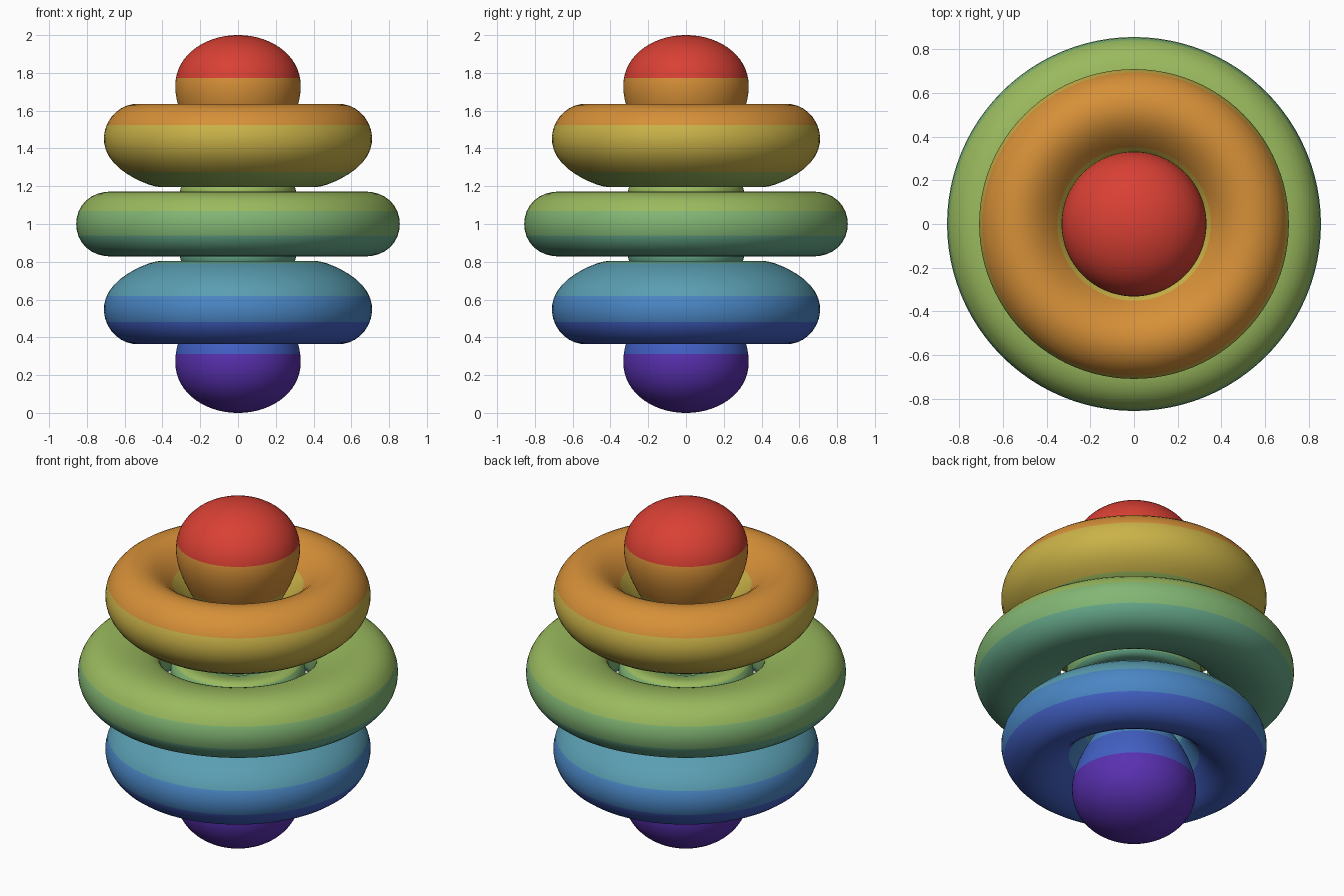
import bpy, bmesh
from math import sin, cos, pi, exp
from mathutils import Matrix

if "Cube" in bpy.data.objects:
    bpy.data.objects.remove(bpy.data.objects["Cube"])

# Colour bands from bottom to top, split at these heights
SPLITS = [0.313, 0.48, 0.62, 0.79, 0.94, 1.07, 1.275, 1.523, 1.773]
BANDS = [("purple", "5930B0"), ("indigo", "4260C4"), ("blue", "4A86C4"),
         ("cyan", "5A9EB2"), ("teal", "66A88A"), ("green", "82B674"),
         ("lime", "9ABA5E"), ("yellow", "CAB248"), ("orange", "D69038"),
         ("red", "D94034")]


def make_material(name, code):
    rgb = [int(code[i:i + 2], 16) / 255 for i in (0, 2, 4)]
    colour = [((c + 0.055) / 1.055) ** 2.4 for c in rgb] + [1]
    mat = bpy.data.materials.new(name)
    mat.use_nodes = True
    mat.diffuse_color = colour
    mat.node_tree.nodes["Principled BSDF"].inputs["Base Color"].default_value = colour
    return mat


MATERIALS = [make_material(*band) for band in BANDS]

# Wave shape: a radial part with two shells times an angular part with five zones
SCALE, LEVEL = 26.0, 16.5


def radial(r):
    return r ** 4 * abs(10 - r) * exp(-r / 2)


def angular(t):
    c = cos(t) ** 2
    return abs(35 * c * c - 30 * c + 3) / 8


def bisect(inside, a, b):
    """Boundary between a (inside) and b (outside)."""
    for _ in range(45):
        m = (a + b) / 2
        a, b = (m, b) if inside(m) else (a, m)
    return a


def cross_section(shell, zone, steps=22):
    """Closed outline of one lobe as (radius, height) points."""
    peak, low, high = shell
    middle, start, end = zone

    def in_angle(t):
        return radial(peak) * angular(t) > LEVEL

    first = 0 if start == middle else bisect(in_angle, middle, start)
    last = bisect(in_angle, middle, end)
    near, far = [], []
    for i in range(steps + 1):
        u = i / steps
        u = sin(u * pi / 2) if first == 0 else (1 - cos(u * pi)) / 2
        t = first + (last - first) * u

        def in_radius(r):
            return radial(r) * angular(t) > LEVEL

        for side, limit in ((near, low), (far, high)):
            r = bisect(in_radius, peak, limit) / SCALE
            side.append((r * sin(t), r * cos(t)))
    return far + near[-2::-1] if first == 0 else far + near[-2:0:-1]


def revolve(name, outline, closed, flip=False, sides=96):
    """Spin the outline about the z axis, then cut and colour the bands."""
    bm = bmesh.new()
    verts = [bm.verts.new((r, 0, z)) for r, z in outline]
    edges = [bm.edges.new(pair) for pair in zip(verts, verts[1:])]
    if closed:
        edges.append(bm.edges.new((verts[-1], verts[0])))
    bmesh.ops.spin(bm, geom=verts + edges, cent=(0, 0, 0), axis=(0, 0, 1),
                   angle=2 * pi, steps=sides)
    bmesh.ops.remove_doubles(bm, verts=bm.verts, dist=1e-5)
    if flip:
        bm.transform(Matrix.Scale(-1, 4, (0, 0, 1)))
    bm.transform(Matrix.Translation((0, 0, 1)))
    for z in SPLITS:
        bmesh.ops.bisect_plane(bm, geom=bm.verts[:] + bm.edges[:] + bm.faces[:],
                               plane_co=(0, 0, z), plane_no=(0, 0, 1))
    bmesh.ops.recalc_face_normals(bm, faces=bm.faces)
    for f in bm.faces:
        height = f.calc_center_median().z
        f.material_index = sum(height > z for z in SPLITS)
        f.smooth = True
    mesh = bpy.data.meshes.new(name)
    bm.to_mesh(mesh)
    bm.free()
    for mat in MATERIALS:
        mesh.materials.append(mat)
    bpy.context.collection.objects.link(bpy.data.objects.new(name, mesh))


# Shells: peak, nearest and farthest radius; zones: middle, start and end angle
SHELLS = {"outer": (14.47, 10, 40), "inner": (5.53, 0, 10)}
ZONES = {"lobe": (0, 0, 0.5332), "ring": (0.857, 0.5332, 1.2239)}
BELT = (pi / 2, 1.2239, pi - 1.2239)

for shell_name, shell in SHELLS.items():
    for zone_name, zone in ZONES.items():
        outline = cross_section(shell, zone)
        for side in ("upper", "lower"):
            revolve(f"{shell_name}_{side}_{zone_name}", outline,
                    zone_name == "ring", side == "lower")
    revolve(f"{shell_name}_belt", cross_section(shell, BELT), True)
